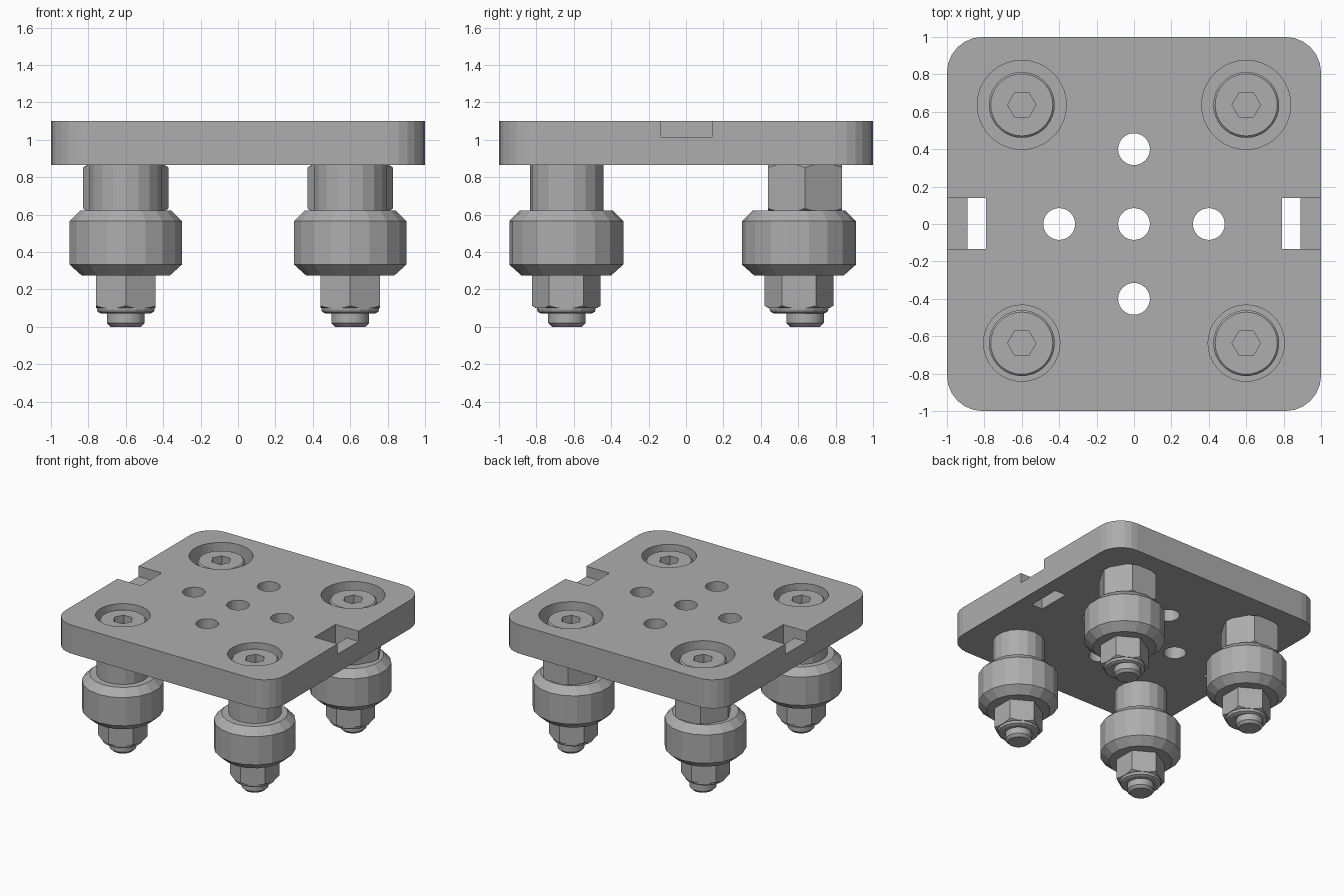
import bpy, bmesh
from math import pi, cos, sin

old = bpy.data.objects.get("Cube")
if old:
    bpy.data.objects.remove(old, do_unlink=True)

grey = bpy.data.materials.new("machined grey")
grey.use_nodes = True
tone = (0.42, 0.42, 0.42, 1)
grey.diffuse_color = tone
grey.node_tree.nodes["Principled BSDF"].inputs["Base Color"].default_value = tone


def finish(name, bm, loc):
    bmesh.ops.recalc_face_normals(bm, faces=bm.faces)
    mesh = bpy.data.meshes.new(name)
    bm.to_mesh(mesh)
    bm.free()
    mesh.materials.append(grey)
    ob = bpy.data.objects.new(name, mesh)
    bpy.context.collection.objects.link(ob)
    ob.location = loc
    return ob


def lathe(name, profile, loc=(0, 0, 0), n=18, start=pi / 2):
    """Closed solid of revolution from (radius, height) pairs, lowest first."""
    bm = bmesh.new()
    rings = [[bm.verts.new((r * cos(start + 2 * pi * i / n),
                            r * sin(start + 2 * pi * i / n), z))
              for i in range(n)] for r, z in profile]
    for low, high in zip(rings, rings[1:]):
        for i in range(n):
            j = (i + 1) % n
            bm.faces.new((low[i], low[j], high[j], high[i]))
    bm.faces.new(rings[0][::-1])
    bm.faces.new(rings[-1])
    return finish(name, bm, loc)


def box(name, x0, x1, y0, y1, z0, z1):
    bm = bmesh.new()
    bmesh.ops.create_cube(bm, size=1)
    bmesh.ops.scale(bm, vec=(x1 - x0, y1 - y0, z1 - z0), verts=bm.verts)
    return finish(name, bm, ((x0 + x1) / 2, (y0 + y1) / 2, (z0 + z1) / 2))


def combine(ob, tool, operation="DIFFERENCE"):
    """Apply a boolean and remove the helper solid."""
    tool.hide_render = True
    mod = ob.modifiers.new("cut", "BOOLEAN")
    mod.operation, mod.object, mod.solver = operation, tool, "EXACT"
    bpy.context.view_layer.objects.active = ob
    bpy.ops.object.modifier_apply(modifier=mod.name)
    bpy.data.objects.remove(tool, do_unlink=True)


# Rounded mounting plate
BOTTOM, TOP, FLOOR, OVER = 0.865, 1.1, 0.96, 1.3
plate = box("mounting_plate", -1, 1, -1, 1, BOTTOM, TOP)
bm = bmesh.new()
bm.from_mesh(plate.data)
uprights = [e for e in bm.edges
            if abs(e.verts[0].co.z - e.verts[1].co.z) > 0.1]
bmesh.ops.bevel(bm, geom=uprights, offset=0.19, segments=6,
                profile=0.5, affect="EDGES")
bm.to_mesh(plate.data)
bm.free()

# Cross of through holes
for x, y in ((0, 0), (0.4, 0), (-0.4, 0), (0, 0.4), (0, -0.4)):
    combine(plate, lathe("hole", [(0.085, 0.7), (0.085, OVER)], (x, y, 0), 32))

# Side slots with a shallow step out to the edge
for s in (-1, 1):
    xs = sorted((s * 0.79, s * 0.89))
    combine(plate, box("slot", *xs, -0.135, 0.138, 0.7, OVER))
    xs = sorted((s * 0.85, s * 1.1))
    combine(plate, box("step", *xs, -0.135, 0.138, 1.015, OVER))

# Wheel assemblies, the back pair hung off centre on hexagonal spacers
for side, x in (("left", 0.6), ("right", -0.6)):
    for end, y, wheel_y, bore in (("front", -0.637, -0.64, 0.204),
                                  ("back", 0.637, 0.604, 0.238)):
        tag = end + "_" + side
        combine(plate, lathe("bore", [(bore, FLOOR), (bore, OVER)],
                             (x, y, 0), 36))

        # Spacer
        if end == "back":
            spacer = lathe("spacer_" + tag, [(0.229, 0.62), (0.229, BOTTOM)],
                           (x, y, 0), 6, 0)
            combine(spacer, lathe("chamfer", [(0.2, 0.615), (0.24, 0.64),
                                              (0.24, 0.845), (0.2, 0.87)],
                                  (x, y, 0), 36), "INTERSECT")
        else:
            lathe("spacer_" + tag, [(0.197, 0.62), (0.197, BOTTOM)], (x, y, 0))

        # Wheel with chamfered rims
        lathe("wheel_" + tag, [(0.24, 0.275), (0.305, 0.333), (0.305, 0.565),
                               (0.248, 0.622)], (x, wheel_y, 0))

        # Lock nut and its rounded collar
        nut = lathe("nut_" + tag, [(0.184, 0.1), (0.184, 0.276)],
                    (x, wheel_y, 0), 6)
        combine(nut, lathe("chamfer", [(0.155, 0.095), (0.19, 0.117),
                                       (0.19, 0.29)],
                           (x, wheel_y, 0), 36), "INTERSECT")
        lathe("nut_collar_" + tag, [(0.135, 0.072), (0.152, 0.08),
                                    (0.157, 0.092), (0.157, 0.108)],
              (x, wheel_y, 0))

        # Bolt with low head and hexagonal socket
        bolt = lathe("bolt_" + tag, [(0.08, 0), (0.1, 0.02), (0.1, FLOOR),
                                     (0.176, FLOOR), (0.176, 1.055),
                                     (0.166, 1.065)], (x, y, 0), 36)
        combine(bolt, lathe("socket", [(0.076, 1.0), (0.076, OVER)],
                            (x, y, 0), 6, 0))
